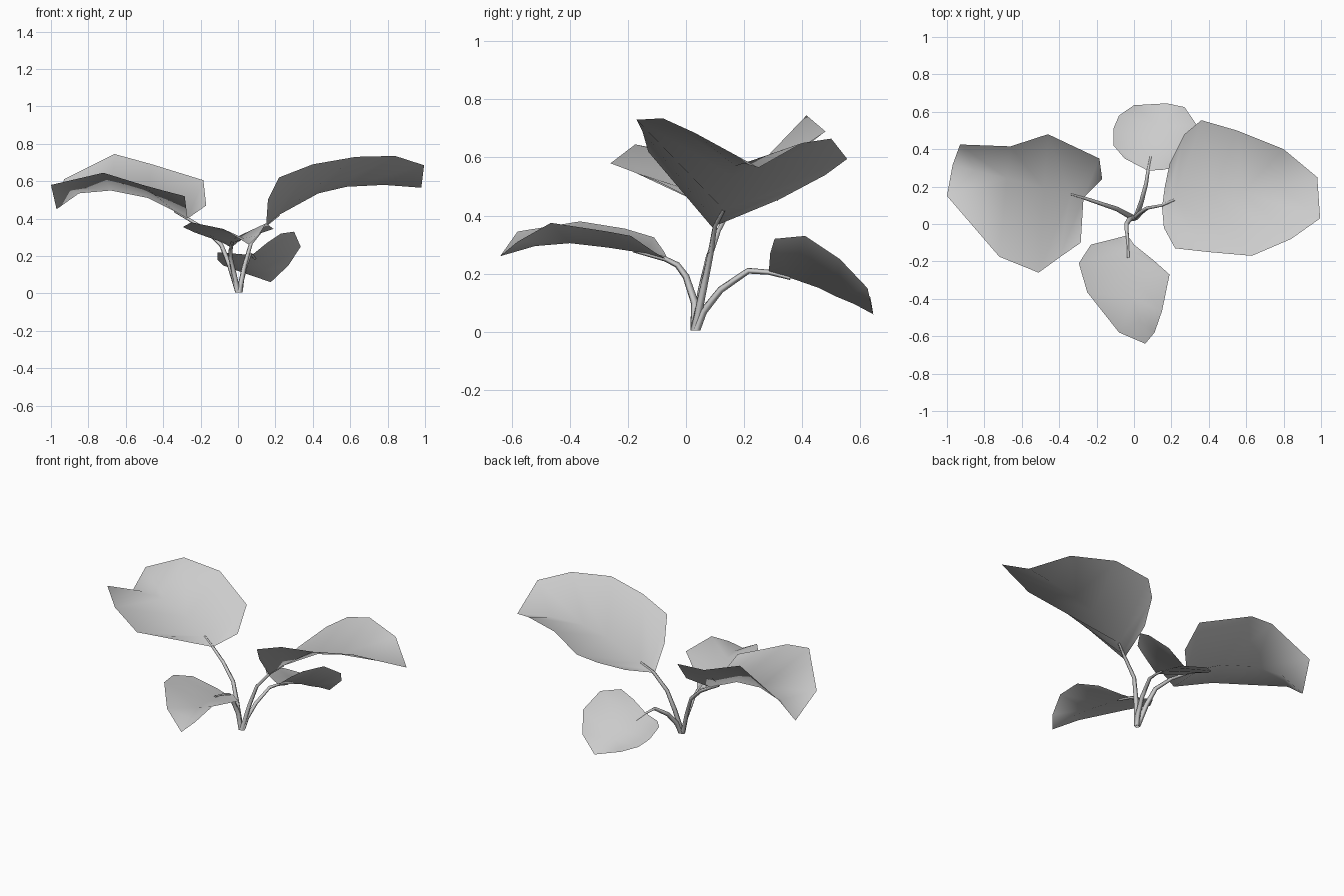
import bpy, bmesh, math
from mathutils import Vector


def finish(name, bm):
    bmesh.ops.recalc_face_normals(bm, faces=bm.faces)
    me = bpy.data.meshes.new(name)
    bm.to_mesh(me)
    bm.free()
    ob = bpy.data.objects.new(name, me)
    bpy.context.collection.objects.link(ob)
    for p in me.polygons:
        p.use_smooth = True
    return ob


def leaf(name, mid, tip, edge_a, edge_b):
    """Thin folded blade: two wings rising from a shared midrib, joined at the tip."""
    bm = bmesh.new()
    rib = [bm.verts.new(p) for p in mid]
    end = bm.verts.new(tip)
    for edge in (edge_a, edge_b):
        rim = [bm.verts.new(p) for p in edge]
        for i in range(len(rib) - 1):
            bm.faces.new((rib[i], rib[i + 1], rim[i + 1], rim[i]))
        bm.faces.new((rib[-1], end, rim[-1]))
    return finish(name, bm)


def stem(name, path, r0=0.016, r1=0.007, sides=4):
    """Tapering low-poly tube along a path."""
    bm = bmesh.new()
    pts = [Vector(p) for p in path]
    rings = []
    for i, p in enumerate(pts):
        d = pts[min(i + 1, len(pts) - 1)] - pts[max(i - 1, 0)]
        if i == 0:
            d = Vector((0, 0, 1))          # flat cut on the ground
        x = d.cross(Vector((0.9, -0.4, 0.1))).normalized()
        y = d.cross(x).normalized()
        r = r0 + (r1 - r0) * i / (len(pts) - 1)
        rings.append([bm.verts.new(p + r * (x * math.cos(a) + y * math.sin(a)))
                      for a in (2 * math.pi * k / sides for k in range(sides))])
    for a, b in zip(rings, rings[1:]):
        for k in range(sides):
            n = (k + 1) % sides
            bm.faces.new((a[k], a[n], b[n], b[k]))
    return finish(name, bm)


# Large right leaf
leaf("right_leaf",
     [(.15, .09, .36), (.17, .10, .38), (.22, .13, .42), (.43, .16, .535), (.58, .17, .57), (.78, .20, .58)],
     (.98, .25, .565),
     [(.165, .20, .41), (.19, .32, .455), (.27, .48, .54), (.36, .555, .595), (.55, .50, .665), (.80, .40, .65)],
     [(.16, -.02, .50), (.22, -.13, .62), (.40, -.15, .69), (.63, -.17, .73), (.84, -.08, .735), (.995, .03, .685)])

# Large left leaf
leaf("left_leaf",
     [(-.27, .14, .40), (-.34, .16, .44), (-.48, .19, .51), (-.68, .245, .55), (-.85, .285, .535)],
     (-.97, .315, .45),
     [(-.17, .24, .47), (-.185, .35, .605), (-.46, .48, .69), (-.66, .415, .745), (-.93, .425, .61)],
     [(-.285, -.10, .52), (-.40, -.18, .55), (-.51, -.26, .58), (-.72, -.175, .645), (-1.0, .15, .58)])

# Small front leaf
leaf("front_leaf",
     [(-.035, -.06, .245), (-.03, -.14, .27), (-.02, -.27, .29), (0, -.40, .305), (.03, -.52, .295)],
     (.06, -.64, .26),
     [(-.09, -.075, .275), (-.23, -.11, .325), (-.295, -.21, .355), (-.25, -.365, .38), (-.08, -.58, .345)],
     [(0, -.11, .275), (.10, -.19, .33), (.19, -.27, .345), (.15, -.465, .375), (.11, -.58, .31)])

# Small back leaf
leaf("back_leaf",
     [(.075, .285, .205), (.09, .36, .185), (.11, .46, .15), (.13, .52, .12), (.15, .58, .095)],
     (.175, .645, .06),
     [(.155, .29, .27), (.23, .305, .32), (.30, .41, .33), (.335, .53, .25), (.27, .625, .15)],
     [(-.05, .35, .215), (-.11, .42, .22), (-.11, .51, .18), (-.08, .58, .15), (0, .635, .12)])

# Stems from the shared root out to each leaf base
stem("right_stem", [(.005, .03, .005), (.035, .06, .15), (.07, .085, .27), (.15, .10, .365), (.22, .13, .42)])
stem("left_stem", [(.0, .03, .005), (-.045, .055, .15), (-.09, .08, .26), (-.18, .11, .345), (-.27, .14, .40), (-.34, .16, .44)])
stem("front_stem", [(0, .03, .005), (-.02, .03, .10), (-.04, 0, .19), (-.04, -.03, .23), (-.035, -.07, .25), (-.03, -.18, .28)])
stem("back_stem", [(.01, .035, .005), (.02, .06, .07), (.04, .12, .145), (.065, .215, .21), (.075, .285, .205), (.09, .36, .185)])
